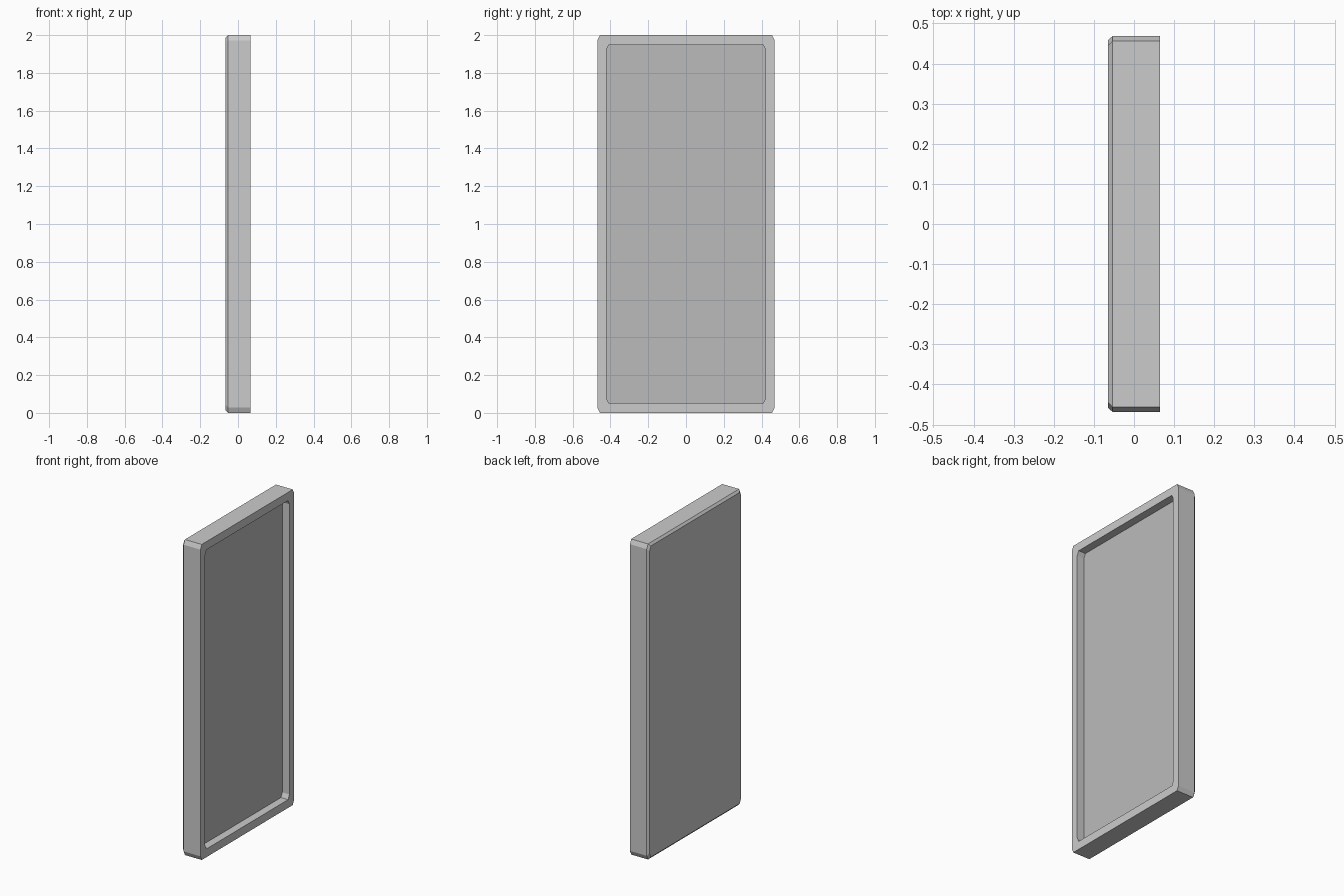
import bpy, bmesh

if "Cube" in bpy.data.objects:
    bpy.data.objects.remove(bpy.data.objects["Cube"])

HALF_H = 1.0


def add_ring(bm, x, half_w, half_h, cut_y=0.013, cut_z=0.028):
    """Upright rectangle with clipped corners, lying in the plane at x."""
    w, h, a, b = half_w, half_h, half_w - cut_y, half_h - cut_z
    points = [(a, -h), (w, -b), (w, b), (a, h), (-a, h), (-w, b), (-w, -b), (-a, -h)]
    return [bm.verts.new((x, y, z + HALF_H)) for y, z in points]


def bridge(bm, r0, r1):
    n = len(r0)
    for i in range(n):
        j = (i + 1) % n
        bm.faces.new((r0[i], r0[j], r1[j], r1[i]))


bm = bmesh.new()

# Sections from the chamfered back, over the front rim, down into the recess
sections = [
    (-0.065, 0.458, 0.986),
    (-0.053, 0.469, 1.000),
    (0.065, 0.469, 1.000),
    (0.065, 0.422, 0.948),
    (0.015, 0.422, 0.948),
]
rings = [add_ring(bm, *s) for s in sections]
for r0, r1 in zip(rings, rings[1:]):
    bridge(bm, r0, r1)

# Flat back and the darker recessed panel
bm.faces.new(rings[0][::-1])
panel = bm.faces.new(rings[-1])
panel.material_index = 1
bmesh.ops.recalc_face_normals(bm, faces=bm.faces[:])

mesh = bpy.data.meshes.new("recessed_door_panel")
bm.to_mesh(mesh)
bm.free()
door = bpy.data.objects.new("recessed_door_panel", mesh)
bpy.context.collection.objects.link(door)

# Plain grey casing, darker grey inset
for name, grey in (("casing_grey", 0.8), ("inset_grey", 0.5)):
    mat = bpy.data.materials.new(name)
    mat.diffuse_color = (grey, grey, grey, 1)
    mat.use_nodes = True
    mat.node_tree.nodes["Principled BSDF"].inputs["Base Color"].default_value = mat.diffuse_color
    mesh.materials.append(mat)
